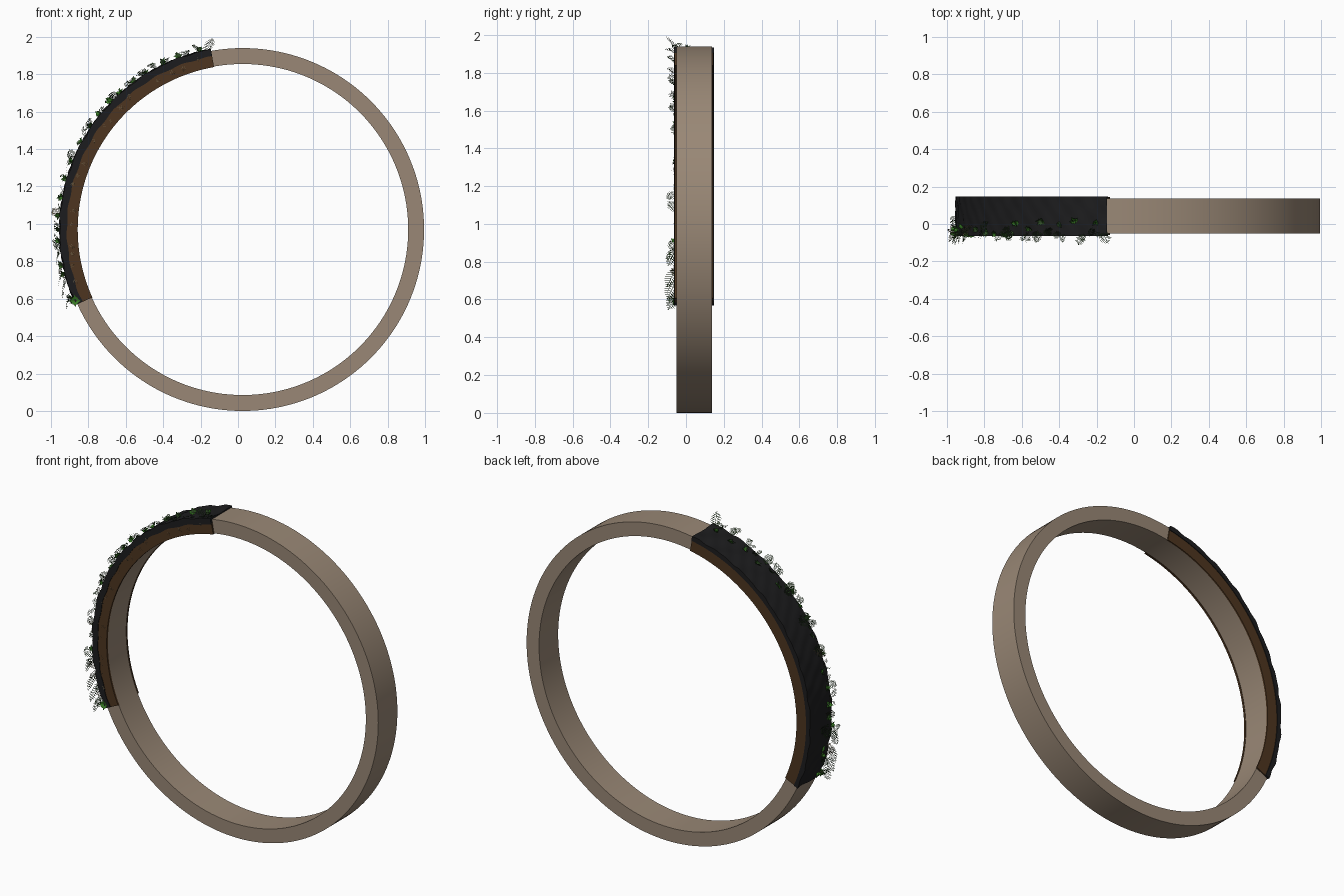
import bpy, bmesh, math, random
from mathutils import Vector

random.seed(7)
if "Cube" in bpy.data.objects:
    bpy.data.objects.remove(bpy.data.objects["Cube"], do_unlink=True)

CENTRE = Vector((0.025, 0, 0.97))
START, END = 100, 204.3   # planted arc, degrees


def material(name, rgb):
    m = bpy.data.materials.new(name)
    m.use_nodes = True
    m.diffuse_color = (*rgb, 1)
    bsdf = m.node_tree.nodes["Principled BSDF"]
    bsdf.inputs["Base Color"].default_value = (*rgb, 1)
    bsdf.inputs["Roughness"].default_value = 0.8
    return m


TAN = material("warm tan", (0.32, 0.245, 0.18))
BROWN = material("dark brown", (0.075, 0.036, 0.014))
BLACK = material("charcoal", (0.012, 0.012, 0.013))
BRIGHT = material("leaf green", (0.04, 0.2, 0.018))
DARK = material("fern green", (0.03, 0.075, 0.02))
DRY = material("dry olive", (0.17, 0.14, 0.08))


def radial(a):
    return Vector((math.cos(a), 0, math.sin(a)))


def make(name, bm, mats, smooth=True):
    me = bpy.data.meshes.new(name)
    bm.to_mesh(me)
    bm.free()
    for m in mats:
        me.materials.append(m)
    if smooth:
        me.shade_smooth()
        me.set_sharp_from_angle(angle=math.radians(35))
    ob = bpy.data.objects.new(name, me)
    bpy.context.collection.objects.link(ob)
    return ob


def sweep(name, profile, a0, a1, steps, mat, bump=None):
    """Sweep a closed (radius, y) profile round the hoop centre."""
    bm = bmesh.new()
    full = a1 - a0 >= 360
    rings = []
    for i in range(steps if full else steps + 1):
        a = math.radians(a0 + (a1 - a0) * i / steps)
        rings.append([bm.verts.new(CENTRE + radial(a) * (r + (bump(a, r, y) if bump else 0))
                                   + Vector((0, y, 0))) for r, y in profile])
    n = len(profile)
    for i in range(steps):
        p, q = rings[i], rings[(i + 1) % len(rings)]
        for j in range(n):
            k = (j + 1) % n
            bm.faces.new((p[j], p[k], q[k], q[j]))
    if not full:
        bm.faces.new(rings[0])
        bm.faces.new(rings[-1])
    bmesh.ops.recalc_face_normals(bm, faces=bm.faces)
    return make(name, bm, [mat])


def box(r0, r1, y0, y1):
    return [(r0, y0), (r1, y0), (r1, y1), (r0, y1)]


# Hoop and planter side panels
sweep("hoop", box(0.885, 0.97, -0.05, 0.137), 0, 360, 160, TAN)
sweep("planter_front_panel", box(0.882, 0.95, -0.06, -0.048), START, END, 60, BROWN)
sweep("planter_back_panel", box(0.882, 0.95, 0.135, 0.144), START, END, 60, BROWN)


# Uneven soil layer wrapped over the outside
def soil_bump(a, r, y):
    if r < 0.96:
        return 0.003 * math.sin(a * 40) if y < 0 else 0
    return 0.003 * math.sin(a * 34 + y * 30) + 0.002 * math.sin(a * 61 - y * 50)


SOIL_Y = [-0.064 + 0.212 * i / 8 for i in range(9)]
soil_profile = [(0.94, SOIL_Y[0])] + [(0.978, y) for y in SOIL_Y] + [(0.95, SOIL_Y[-1])]
sweep("soil_layer", soil_profile, START, END, 120, BLACK, soil_bump)


def face(bm, points, index):
    f = bm.faces.new([bm.verts.new(p) for p in points])
    f.material_index = index


def fern(bm, root, direction, up, length, index, pairs=9, droop=0.35):
    """Arched stem carrying tapering pairs of narrow leaflets."""
    d = direction.normalized()
    side = d.cross(up)
    if side.length < 0.05:
        side = d.cross(Vector((0, 1, 0)))
    side.normalize()

    def at(t):
        return root + d * length * t - up * length * droop * t * t

    w = side * length * 0.012
    for i in range(pairs):
        t0, t1 = i / pairs, (i + 1) / pairs
        face(bm, (at(t0) - w, at(t0) + w, at(t1) + w, at(t1) - w), index)
        reach = length * 0.34 * math.sin(math.pi * (0.18 + 0.78 * t1))
        along = (at(t1) - at(t0)).normalized()
        for s in (-1, 1):
            tip = at(t1) + side * s * reach + along * reach * 0.45
            mid = at(t1).lerp(tip, 0.45)
            wide = along * length * 0.026
            face(bm, (at(t1), mid - wide, tip, mid + wide), index)


# Half outline of a lobed leaf: across, along
LOBES = [(0.18, -0.08), (0.5, 0.05), (0.3, 0.3), (0.42, 0.55), (0.18, 0.6)]


def ivy_leaf(bm, root, direction, normal, size, index):
    """Lobed leaf folded along its midrib."""
    d = direction.normalized()
    side = d.cross(normal).normalized()
    lift = side.cross(d) * 0.25
    for s in (-1, 1):
        pts = [root] + [root + (d * v + side * s * u + lift * u) * size for u, v in LOBES]
        face(bm, pts + [root + d * size], index)


def scatter(count):
    """Yield growing places: angle, root, outward and tangent vectors."""
    for i in range(count):
        a = math.radians(START + 2 + (END - START - 3) * (i + random.uniform(0.2, 0.8)) / count)
        out = radial(a)
        y = random.triangular(-0.062, 0.05, -0.055)
        yield out, Vector((-out.z, 0, out.x)), CENTRE + out * 0.974 + Vector((0, y, 0))


FRONT = Vector((0, -1, 0))

# Ferns along the front outer edge
bm = bmesh.new()
for out, tan, root in scatter(22):
    for _ in range(2):
        d = out * 0.75 + tan * random.uniform(-0.8, 0.8) + FRONT * random.uniform(-0.2, 0.75)
        fern(bm, root, d, out, random.uniform(0.06, 0.1), 0 if random.random() < 0.75 else 1)
# Tall frond at the upper end, hanging fronds at the lower end
top = CENTRE + radial(math.radians(101.5)) * 0.97 + FRONT * 0.04
fern(bm, top, Vector((0.25, -0.55, 0.65)), Vector((0, 0, 1)), 0.1, 0, droop=0.05)
for deg, drop in ((186, 0.1), (192, 0.11), (196, 0.11), (200, 0.1)):
    out = radial(math.radians(deg))
    fern(bm, CENTRE + out * 0.985 + FRONT * 0.055,
         Vector((-0.25, -0.35, -0.8)), out, drop, 0, droop=0.1)
make("ferns", bm, [DARK, DRY], False)

# Ivy clusters between the ferns
bm = bmesh.new()
for out, tan, root in scatter(19):
    for _ in range(4):
        d = out * random.uniform(0.2, 0.8) + tan * random.uniform(-1, 1) + FRONT * random.uniform(-0.5, 0.8)
        normal = out + FRONT * random.uniform(0.3, 0.9)
        ivy_leaf(bm, root + out * 0.008, d, normal, random.uniform(0.026, 0.04),
                 0 if random.random() < 0.65 else 1)
low = CENTRE + radial(math.radians(203)) * 0.975 + FRONT * 0.06
for k in range(4):
    ivy_leaf(bm, low, radial(k * 1.6) + FRONT * 0.4, FRONT, 0.036, 0)
make("ivy_leaves", bm, [BRIGHT, DARK], False)

# Fine dry sprigs trailing over the front panel
bm = bmesh.new()
for i in range(18):
    a = math.radians(START + 3 + 99 * (i + random.random()) / 18)
    out = radial(a)
    root = CENTRE + out * random.uniform(0.925, 0.955) + FRONT * 0.066
    d = -out + Vector((-out.z, 0, out.x)) * random.uniform(-1.2, 1.2)
    fern(bm, root, d, FRONT, random.uniform(0.025, 0.04), 0, 5, -0.15)
make("dry_sprigs", bm, [DRY], False)
